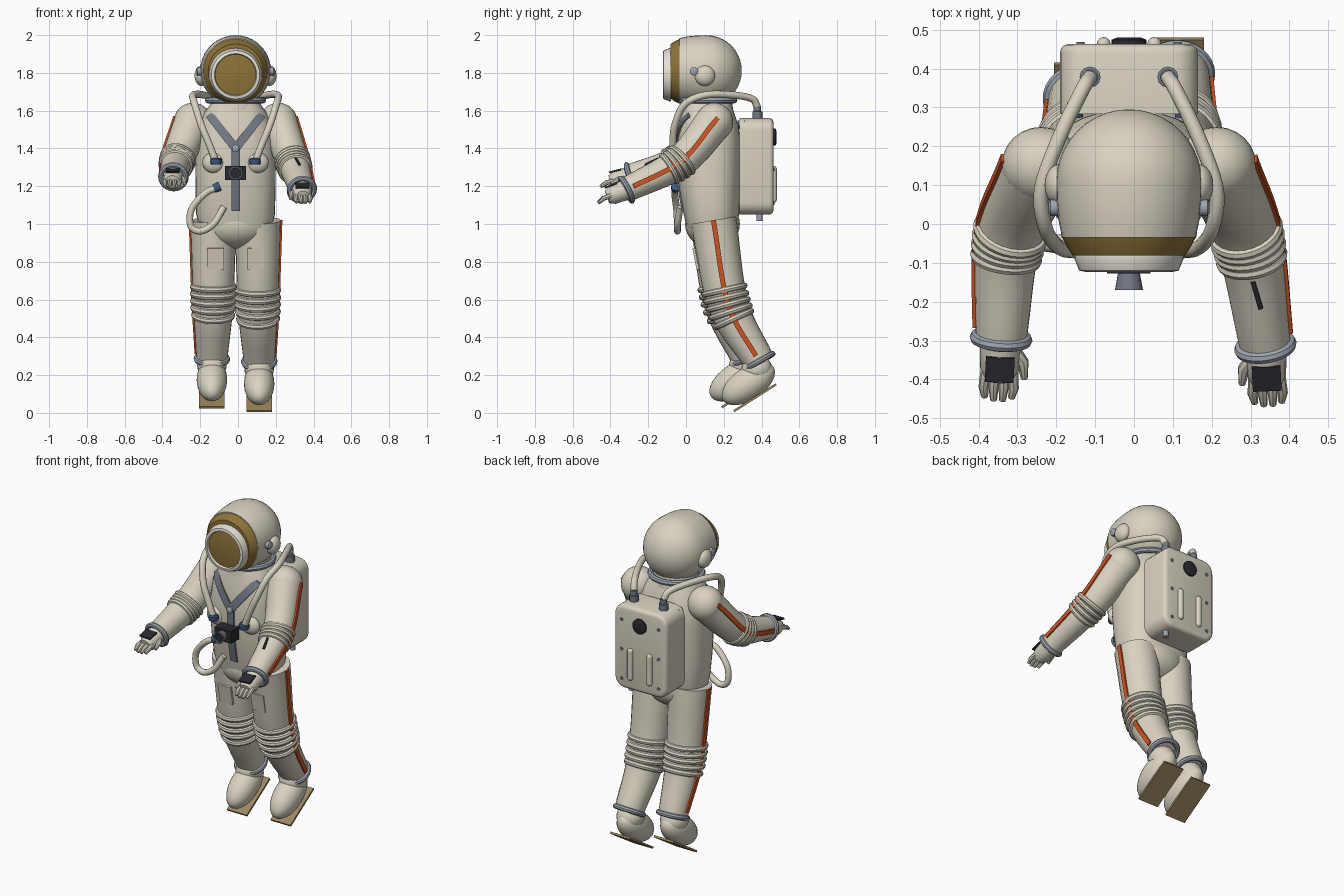
import bpy, bmesh, math
from mathutils import Vector as V, Matrix, Quaternion

if "Cube" in bpy.data.objects:
    bpy.data.objects.remove(bpy.data.objects["Cube"])

CX = -0.013   # body midline


def mat(name, r, g, b):
    m = bpy.data.materials.new(name)
    m.diffuse_color = (r, g, b, 1)
    m.use_nodes = True
    m.node_tree.nodes["Principled BSDF"].inputs["Base Color"].default_value = m.diffuse_color
    return m


CREAM = mat("cream fabric", .70, .65, .54)
WHITE = mat("white trim", .78, .75, .67)
GOLD = mat("gold visor", .27, .17, .04)
STEEL = mat("steel", .34, .38, .44)
STRAP = mat("strap grey", .17, .19, .23)
DARK = mat("dark rubber", .022, .022, .03)
ORANGE = mat("orange stripe", .62, .09, .017)
BLUE = mat("blue fitting", .05, .10, .22)
SOLE = mat("tan sole", .33, .24, .11)


def finish(name, bm, *mats, angle=40):
    bmesh.ops.recalc_face_normals(bm, faces=bm.faces[:])
    me = bpy.data.meshes.new(name)
    bm.to_mesh(me)
    bm.free()
    for m in mats:
        me.materials.append(m)
    for p in me.polygons:
        p.use_smooth = True
    me.set_sharp_from_angle(angle=math.radians(angle))
    ob = bpy.data.objects.new(name, me)
    bpy.context.collection.objects.link(ob)
    return ob


def skin(bm, rings, closed=False):
    """Bridge rings of points; cap the ends unless closed."""
    vs = [[bm.verts.new(p) for p in r] for r in rings]
    n = len(vs[0])
    for a, b in zip(vs, vs[1:] + (vs[:1] if closed else [])):
        for i in range(n):
            bm.faces.new((a[i], a[(i + 1) % n], b[(i + 1) % n], b[i]))
    if not closed:
        bm.faces.new(vs[0])
        bm.faces.new(vs[-1])


def lathe(name, prof, origin, axis, m, segs=24, closed=False):
    """Profile of (radius, height) turned about an axis."""
    q = V(axis).to_track_quat('Z', 'Y')
    rings = [[V(origin) + q @ V((r * math.cos(a), r * math.sin(a), h))
              for a in (2 * math.pi * i / segs for i in range(segs))] for r, h in prof]
    bm = bmesh.new()
    skin(bm, rings, closed)
    return finish(name, bm, m)


def ring(name, c, axis, R, r, m):
    prof = [(R + r * math.cos(a), r * math.sin(a)) for a in (math.pi * i / 4 for i in range(8))]
    return lathe(name, prof, c, axis, m, 28, True)


def ball(name, c, size, m, rot_x=0, segs=24):
    bm = bmesh.new()
    bmesh.ops.create_uvsphere(bm, u_segments=segs, v_segments=segs * 2 // 3, radius=1)
    bm.transform(Matrix.Translation(c) @ Matrix.Rotation(rot_x, 4, 'X') @ Matrix.Diagonal((*size, 1)))
    return finish(name, bm, m)


def box(name, c, size, m, rot=None, round_y=0, bevel=0):
    bm = bmesh.new()
    bmesh.ops.create_cube(bm, size=1)
    bm.transform(Matrix.Diagonal((*size, 1)))
    if round_y:
        es = [e for e in bm.edges if abs((e.verts[0].co - e.verts[1].co).y) > 1e-4]
        bmesh.ops.bevel(bm, geom=es, offset=round_y, segments=5, affect='EDGES', profile=.5)
    if bevel:
        es = [e for e in bm.edges if abs((e.verts[0].co - e.verts[1].co).y) < 1e-4
              and e.verts[0].co.y > 0]
        bmesh.ops.bevel(bm, geom=es, offset=bevel, segments=3, affect='EDGES', profile=.5)
    bm.transform(Matrix.Translation(c) @ (rot or Matrix.Identity(3)).to_4x4())
    return finish(name, bm, m)


def smooth_path(pts, n=8):
    p = [V(a) for a in pts]
    p = [2 * p[0] - p[1]] + p + [2 * p[-1] - p[-2]]
    out = []
    for a, b, c, d in zip(p, p[1:], p[2:], p[3:]):
        for i in range(n):
            t = i / n
            out.append(.5 * (2 * b + (c - a) * t + (2 * a - 5 * b + 4 * c - d) * t * t
                             + (3 * b - a - 3 * c + d) * t ** 3))
    return out + [p[-2]]


def tangents(p):
    return [(p[min(i + 1, len(p) - 1)] - p[max(i - 1, 0)]).normalized() for i in range(len(p))]


def tube(name, p, radii, m, segs=20):
    ts = tangents(p)
    q = ts[0].to_track_quat('Z', 'Y')
    rings = []
    for i, t in enumerate(ts):
        if i:
            q = ts[i - 1].rotation_difference(t) @ q
        rings.append([p[i] + q @ V((math.cos(a), math.sin(a), 0)) * radii[i]
                      for a in (2 * math.pi * k / segs for k in range(segs))])
    bm = bmesh.new()
    skin(bm, rings)
    return finish(name, bm, m)


def ribbon(name, p, normals, width, m, thick=.007):
    rings = []
    for c, t, n in zip(p, tangents(p), normals):
        w = t.cross(n).normalized() * width / 2
        rings.append([c - w - n * thick, c + w - n * thick, c + w, c - w])
    bm = bmesh.new()
    skin(bm, rings)
    return finish(name, bm, m)


def limb(name, pts, radii, side, bellows, r_bellows):
    """Bent tapered tube with fold rings at the joint and an outer orange stripe."""
    p = smooth_path(pts, 10)
    rad = [radii[0] + (radii[1] - radii[0]) * i / 10 if i <= 10
           else radii[1] + (radii[2] - radii[1]) * (i - 10) / 10 for i in range(21)]
    tube(name, p, rad, CREAM, 24)
    ts = tangents(p)
    for f in bellows:
        i = int(f)
        c = p[i].lerp(p[i + 1], f - i)
        ring(name + "_fold", c, ts[i], rad[i] - .003, r_bellows, CREAM)
    ns = [(V((side, 0, 0)) - t * t.x * side).normalized() for t in ts]
    ribbon(name + "_stripe", [c + n * (r + .008) for c, n, r in zip(p, ns, rad)][:-1], ns[:-1], .026, ORANGE, .009)
    ring(name + "_cuff", p[-1], ts[-1], radii[2], .015, STEEL)


# torso: stacked rounded sections (z, half width, half depth, centre y)
SEC = [(.98, .19, .13, .135), (1.05, .208, .147, .135), (1.18, .212, .16, .125), (1.3, .213, .17, .12),
       (1.42, .208, .17, .12), (1.52, .195, .158, .12), (1.59, .165, .14, .115), (1.65, .12, .125, .11)]


def sp(v, e=.8):
    return math.copysign(abs(v) ** e, v)


bm = bmesh.new()
skin(bm, [[(CX + rx * sp(math.cos(a)), yc + ry * sp(math.sin(a)), z)
           for a in (2 * math.pi * i / 36 for i in range(36))] for z, rx, ry, yc in SEC])
finish("torso", bm, CREAM)
ball("pelvis", (CX, .14, 1.0), (.195, .145, .13), CREAM)


def chest(x, z):
    """Point on the front of the torso."""
    for a, b in zip(SEC, SEC[1:]):
        if a[0] <= z <= b[0]:
            f = (z - a[0]) / (b[0] - a[0])
            rx, ry, yc = (a[k] + (b[k] - a[k]) * f for k in (1, 2, 3))
            return V((x, yc - ry * (1 - min(1, abs(x - CX) / rx) ** 2.5) ** .4, z))


# chest harness
def strap(name, a, b):
    p = [chest(a[0] + (b[0] - a[0]) * i / 8, a[1] + (b[1] - a[1]) * i / 8) + V((0, -.008, 0)) for i in range(9)]
    ribbon(name, p, [V((0, -1, 0))] * 9, .045, STRAP, .01)


strap("centre_strap", (CX, 1.41), (CX, 1.07))
for s in (-1, 1):
    strap("shoulder_strap", (CX, 1.40), (CX + s * .14, 1.58))
lathe("strap_buckle", [(.02, 0), (.02, .012), (.012, .018)], chest(CX, 1.4) + V((0, -.005, 0)), (0, -1, 0), STEEL)
box("chest_camera", (CX, -.09, 1.27), (.112, .075, .075), DARK)
lathe("camera_lens", [(.028, 0), (.036, .045), (.028, .045), (.026, .03)], (CX, -.125, 1.27), (0, -1, 0), STRAP)
lathe("lens_glass", [(.027, 0), (.027, .036)], (CX, -.125, 1.27), (0, -1, 0), DARK)

# helmet, visor and collar
prof = [(.187 * math.sin(a) + .0005, -.187 * math.cos(a)) for a in (math.pi / 2 * i / 10 for i in range(11))]
lathe("helmet", prof + [(.186, .05), (.181, .1), (.172, .143)], (CX, .108, 1.812), (0, -1, 0), CREAM, 36)
lathe("visor_rim", [(.171, 0), (.162, .02), (.145, .047)], (CX, -.034, 1.808), (0, -1, 0), GOLD, 36)
lathe("visor_ring", [(.14, 0), (.141, .008), (.128, .04), (.112, .043), (.108, .03), (.108, 0)],
      (CX, -.08, 1.79), (0, -1, 0), WHITE, 36, True)
lathe("visor_glass", [(.112, 0), (.11, .028), (.07, .034), (.001, .036)], (CX, -.08, 1.79), (0, -1, 0), GOLD, 36)
lathe("neck", [(.14, 0), (.13, .08)], (CX, .11, 1.6), (0, 0, 1), CREAM, 32)
ring("neck_ring", (CX, .11, 1.655), (0, 0, 1), .145, .017, STEEL)
for s in (-1, 1):
    ball("ear_pod", (CX + s * .18, .10, 1.785), (.037, .054, .054), CREAM)
    lathe("ear_knob", [(.022, 0), (.022, .03), (.015, .035)], (CX + s * .172, .042, 1.808), (s, 0, 0), STEEL, 12)

# backpack
box("backpack", (CX, .373, 1.305), (.355, .18, .51), CREAM, round_y=.065, bevel=.022)
lathe("pack_dial", [(.045, 0), (.045, .014), (.03, .02)], (CX, .46, 1.46), (0, 1, 0), DARK)
for s in (-1, 1):
    tube("pack_rib", smooth_path([(CX + s * .065, .463, 1.13), (CX + s * .065, .463, 1.29)], 2), [.018] * 3, CREAM, 12)
    for z in (1.13, 1.29):
        ball("pack_rib_end", (CX + s * .065, .463, z), (.018, .018, .018), CREAM, segs=12)
    for z in (1.11, 1.29, 1.47):
        lathe("pack_bolt", [(.01, 0), (.01, .008)], (CX + s * .125, .46, z), (0, 1, 0), STRAP, 10)
    # hose from pack, over the shoulder, to the chest
    x = lambda v: CX + s * v
    hose = [(x(.10), .378, 1.62), (x(.12), .345, 1.665), (x(.18), .22, 1.685), (x(.225), .09, 1.68),
            (x(.215), -.01, 1.63), (x(.18), -.06, 1.52), (x(.135), -.07, 1.41), (x(.105), -.07, 1.33)]
    p = smooth_path(hose)
    tube("air_hose", p, [.019] * len(p), CREAM, 12)
    lathe("hose_socket", [(.027, 0), (.027, .04), (.02, .042), (.02, .07)], (x(.10), .378, 1.555), (0, 0, 1), STRAP, 12)
    lathe("hose_fitting", [(.026, 0), (.03, .008), (.03, .028), (.024, .034)], (x(.103), -.07, 1.315), (0, 0, 1), BLUE, 14)
    ball("chest_boss", (x(.115), -.025, 1.325), (.06, .035, .055), CREAM)
    lathe("shoulder_fitting", [(.022, 0), (.022, .04)], (x(.14), .275, 1.525), (0, 1, .1), BLUE, 12)
lathe("pack_drain", [(.016, 0), (.016, .05)], (CX + .11, .39, 1.015), (0, 0, 1), STEEL, 12)

# waist hose loop on one side
p = smooth_path([(-.10, -.055, 1.195), (-.17, -.06, 1.165), (-.245, -.05, 1.08), (-.25, -.045, .99),
                 (-.20, -.045, .962), (-.13, -.045, 1.0), (-.075, -.03, 1.09)])
tube("waist_hose", p, [.018] * len(p), CREAM, 12)
lathe("waist_fitting", [(.024, 0), (.024, .035)], (-.095, -.055, 1.2), (-1, 0, -.4), BLUE, 12)

# legs and boots; one leg trails the other
for s, dy, dz in ((1, 0, 0), (-1, -.065, .02)):
    x = CX + s * .118
    limb("leg", [(x, .145, 1.02), (x, .225 + dy * .4, .57 + dz), (CX + s * .125, .388 + dy, .272 + dz * .7)],
         (.122, .108, .082), s, (8, 8.95, 9.9, 10.95, 12.1), .017)
    fx = CX + s * .125
    ball("ankle", (fx, .375 + dy, .232 + dz), (.078, .082, .075), CREAM)
    ball("boot", (fx, .33 + dy, .155 + dz), (.081, .16, .086), CREAM, math.radians(34))
    box("boot_sole", (fx, .365 + dy, .08 + dz), (.135, .265, .012), SOLE, Matrix.Rotation(math.radians(32.5), 3, 'X'))
    box("thigh_pocket", (x - s * .012, .064 + dy * .2, .815), (.088, .012, .115), CREAM, Matrix.Rotation(math.radians(11), 3, 'X'))

# arms and gloves
ARMS = {1: [(.213, .15, 1.54), (.29, -.03, 1.33), (.338, -.315, 1.182)],
        -1: [(-.239, .15, 1.54), (-.32, -.03, 1.34), (-.342, -.295, 1.25)]}
for s, pts in ARMS.items():
    ball("shoulder", pts[0], (.102, .1, .102), CREAM)
    limb("arm", pts, (.1, .085, .066), s, (9.6, 10.5, 11.4, 12.3), .015)
    w = V(pts[2])
    f = V((s * .05, -1, -.38 if s > 0 else -.25)).normalized()
    side = V((s, 0, 0)) - f * f.x * s
    side.normalize()
    up = f.cross(side).normalized()
    up = up if up.z > 0 else -up
    tube("glove_palm", [w - f * .01, w + f * .04, w + f * .08, w + f * .11],
         [.056, .052, .05, .035], CREAM, 16)
    R = Matrix((side, -f, up)).transposed()
    box("glove_patch", w + f * .07 + up * .05, (.074, .066, .009), DARK, R)
    for k in (-1.5, -.5, .5, 1.5):
        a = w + f * .085 + side * k * .023
        q = [a, a + f * .045 + side * k * .003, a + f * (.085 - abs(k) * .008) - up * .012]
        tube("finger", q, [.014, .013, .009], CREAM, 8)
    a = w + f * .03 - side * .035
    tube("thumb", [a, a + f * .03 - side * .024, a + f * .075 - side * .03 - up * .01], [.018, .016, .009], CREAM, 8)

# pen clipped on the forearm
ribbon("forearm_pen", [V((.306, -.15, 1.352)), V((.316, -.185, 1.336)), V((.326, -.22, 1.318))],
       [V((0, -.4, .9)).normalized()] * 3, .012, DARK, .02)
